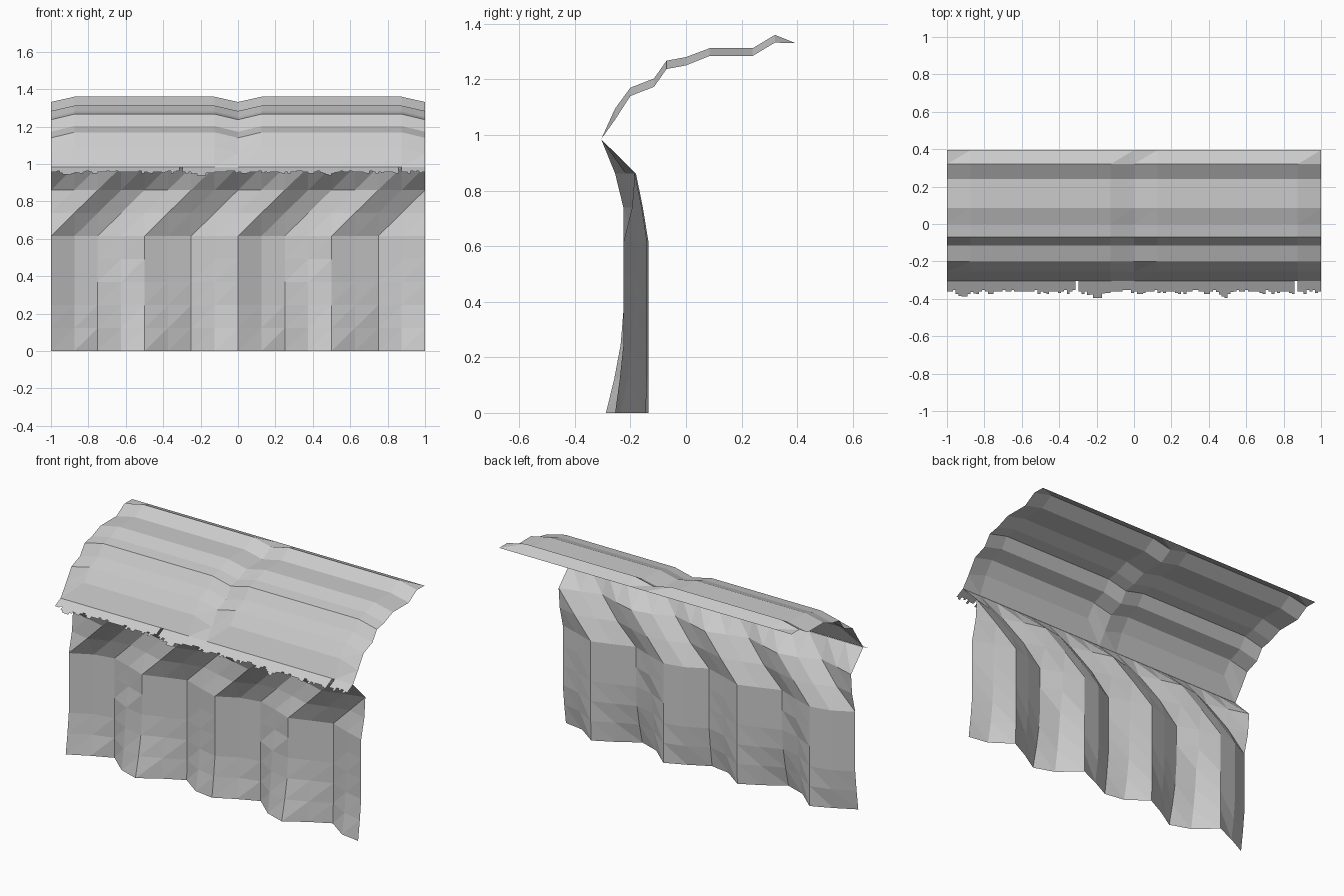
import bpy, random

if "Cube" in bpy.data.objects:
    bpy.data.objects.remove(bpy.data.objects["Cube"])

random.seed(4)


def make_object(name, verts, faces):
    mesh = bpy.data.meshes.new(name)
    mesh.from_pydata(verts, [], faces)
    mesh.update()
    obj = bpy.data.objects.new(name, mesh)
    bpy.context.collection.objects.link(obj)
    return obj


def sheet(name, rows):
    """Skin equal-length rows of points with triangles, diagonal rising to +x."""
    n = len(rows[0])
    verts = [p for row in rows for p in row]
    faces = []
    for r in range(len(rows) - 1):
        for c in range(n - 1):
            a = r * n + c
            d = a + n
            faces += [(a, a + 1, d + 1), (a, d + 1, d)]
    return make_object(name, verts, faces)


# Rock face: depth of one 1-unit tile (8 columns), repeated twice
STEP = 0.123
tile = [
    [-.255, -.19, -.135, -.245, -.288, -.21, -.145, -.235],
    [-.238, -.17, -.135, -.225, -.258, -.20, -.14, -.21],
    [-.225, -.16, -.135, -.21, -.235, -.185, -.14, -.195],
    [-.225, -.16, -.135, -.20, -.225, -.18, -.14, -.19],
    [-.225, -.16, -.135, -.178, -.225, -.18, -.14, -.185],
    [-.225, -.16, -.135, -.175, -.225, -.18, -.14, -.185],
]
# upper rows lean forward while the folds drift sideways
for shift, front, back in ((1, -.225, -.155), (2, -.255, -.18), (3, -.305, -.305)):
    row = []
    for i in range(8):
        t = (tile[5][(i - shift) % 8] + .225) / .09
        row.append(front + (back - front) * t)
    tile.append(row)
sheet("cliff_face", [[(-1 + c / 8, row[c % 8], r * STEP) for c in range(17)]
                     for r, row in enumerate(tile)])

# Rounded ledge: profile (y, z, dip at the tile seams)
profile = [(-.305, .985, 0), (-.255, 1.095, .04), (-.2, 1.17, .03), (-.115, 1.203, .03),
           (-.07, 1.267, .03), (0, 1.28, .03), (.085, 1.312, .028), (.24, 1.312, .028),
           (.32, 1.36, .028), (.395, 1.33, 0)]
columns = [(-1, 1), (-.875, 0), (-.125, 0), (0, 1), (.125, 0), (.875, 0), (1, 1)]
sheet("grassy_ledge", [[(x, y, z - dip * seam) for x, seam in columns]
                       for y, z, dip in profile])

# Ragged grass fringe hanging off the lip in small square steps
verts, faces = [], []
COUNT = 128
for i in range(COUNT):
    x0, x1 = -1 + 2 * i / COUNT, -1 + 2 * (i + 1) / COUNT
    mid = (x0 + x1) / 2
    if min(abs(mid + .31), abs(mid - .87)) < .008:
        continue
    peak = min(abs(mid - p) for p in (-.9, -.2, .49))
    f = .52 + random.choice((0, .1, .1, .2, .25)) + .4 * max(0, 1 - peak / .05)
    f = min(f, 1)
    y, z = -.305 - .09 * f, .985 - .045 * f
    b = len(verts)
    verts += [(x0, y, z), (x1, y, z), (x1, -.305, .985), (x0, -.305, .985)]
    faces.append((b, b + 1, b + 2, b + 3))
make_object("grass_fringe", verts, faces)
